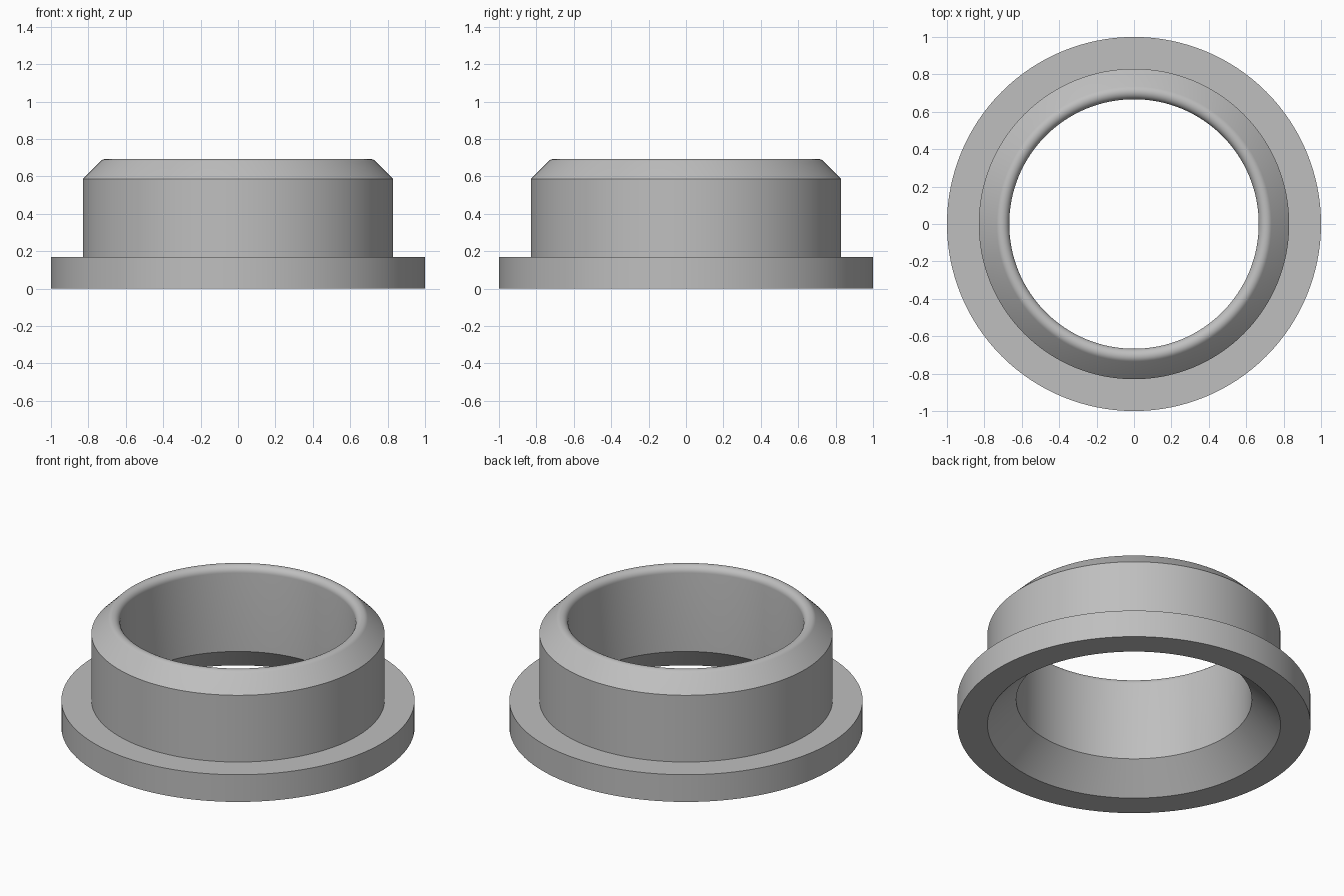
import bpy
import bmesh
from math import cos, sin, radians, tau
from mathutils import Vector

cube = bpy.data.objects.get("Cube")
if cube:
    bpy.data.objects.remove(cube, do_unlink=True)

SEGMENTS = 128
BORE, BODY, FLANGE = 0.667, 0.83, 1.0
FLANGE_TOP, SHOULDER, TOP = 0.17, 0.587, 0.693
LIP = 0.04  # radius of the rounded top lip

# Single grey plastic
grey = bpy.data.materials.new("grey")
grey.use_nodes = True
colour = (0.52, 0.52, 0.52, 1)
grey.diffuse_color = colour
grey.node_tree.nodes["Principled BSDF"].inputs["Base Color"].default_value = colour

# Cross-section: flange, body, chamfer, rounded lip, bore, bottom countersink
profile = [(BODY, 0), (FLANGE, 0), (FLANGE, FLANGE_TOP), (BODY, FLANGE_TOP), (BODY, SHOULDER)]
for i in range(13):
    a = radians(45 + 135 * i / 12)
    profile.append((BORE + LIP + LIP * cos(a), TOP - LIP + LIP * sin(a)))
profile.append((BORE, BODY - BORE))

# Revolve the closed cross-section about z
bm = bmesh.new()
verts = [bm.verts.new((r, 0, z)) for r, z in profile]
edges = [bm.edges.new((v, verts[(i + 1) % len(verts)])) for i, v in enumerate(verts)]
bmesh.ops.spin(bm, geom=verts + edges, cent=Vector(), axis=Vector((0, 0, 1)),
               angle=tau, steps=SEGMENTS)
bmesh.ops.remove_doubles(bm, verts=bm.verts[:], dist=0.0001)
bmesh.ops.recalc_face_normals(bm, faces=bm.faces[:])

mesh = bpy.data.meshes.new("flanged_bushing")
bm.to_mesh(mesh)
bm.free()
mesh.materials.append(grey)
bushing = bpy.data.objects.new("flanged_bushing", mesh)
bpy.context.collection.objects.link(bushing)

# Smooth round walls, crisp corners
bpy.ops.object.select_all(action="DESELECT")
bushing.select_set(True)
bpy.context.view_layer.objects.active = bushing
bpy.ops.object.shade_smooth_by_angle(angle=radians(30))
